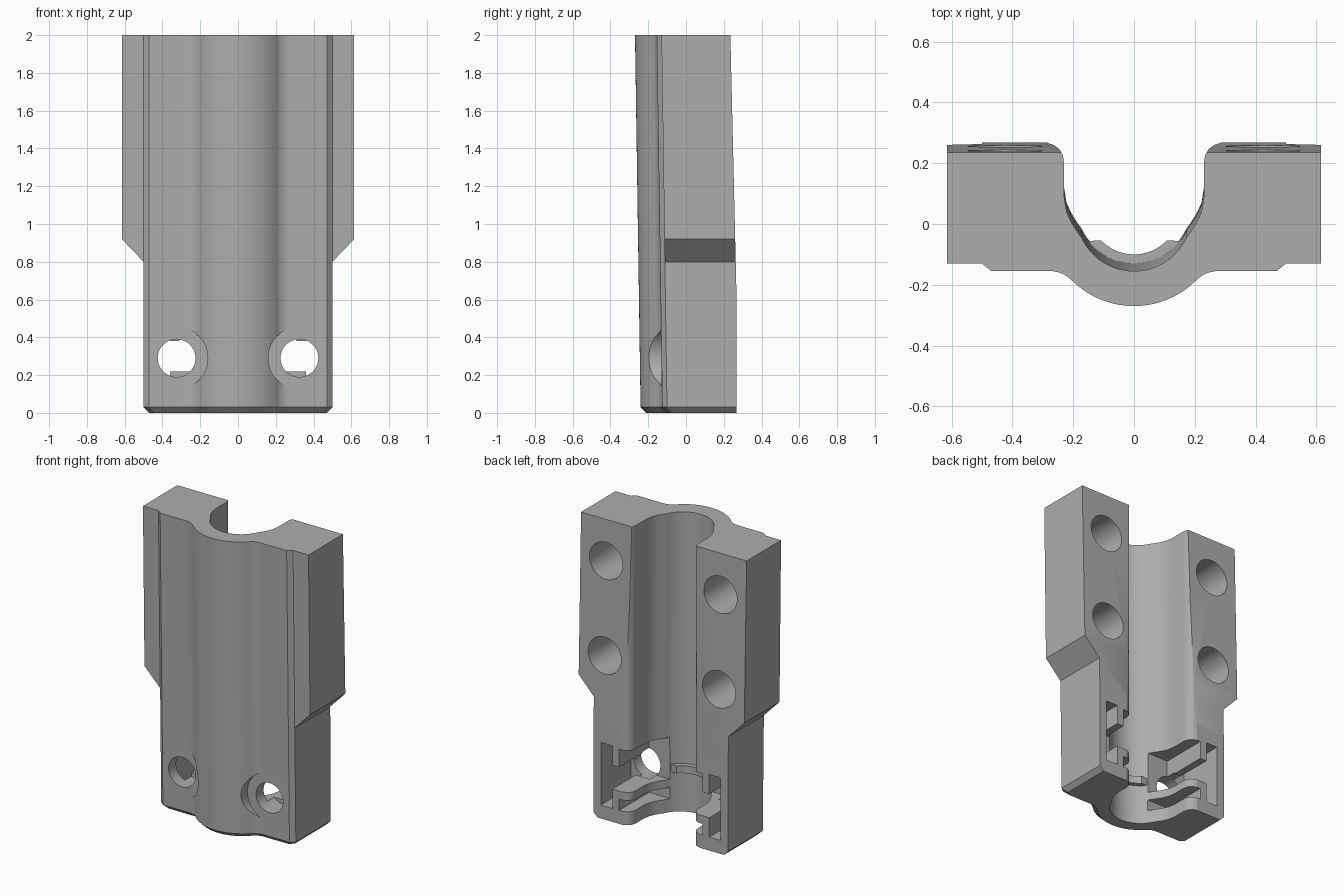
import bpy, bmesh
from math import sin, cos, radians, atan2
from mathutils import Matrix

if "Cube" in bpy.data.objects:
    bpy.data.objects.remove(bpy.data.objects["Cube"])

grey = bpy.data.materials.new("plain_grey")
grey.use_nodes = True
COLOUR = (0.42, 0.42, 0.42, 1)
grey.diffuse_color = COLOUR
bsdf = next(n for n in grey.node_tree.nodes if n.type == 'BSDF_PRINCIPLED')
bsdf.inputs["Base Color"].default_value = COLOUR
bsdf.inputs["Roughness"].default_value = 0.6

LEAN = 0.015  # forward lean of the front surfaces per unit of height


def finish(name, bm):
    bmesh.ops.remove_doubles(bm, verts=bm.verts, dist=1e-5)
    bmesh.ops.recalc_face_normals(bm, faces=bm.faces)
    mesh = bpy.data.meshes.new(name)
    bm.to_mesh(mesh)
    bm.free()
    mesh.materials.append(grey)
    obj = bpy.data.objects.new(name, mesh)
    bpy.context.collection.objects.link(obj)
    return obj


def loft(name, rings):
    """Skin a stack of rings (lists of xyz) and cap both ends."""
    bm = bmesh.new()
    rows = [[bm.verts.new(p) for p in ring] for ring in rings]
    n = len(rows[0])
    for a, b in zip(rows, rows[1:]):
        for i in range(n):
            j = (i + 1) % n
            if (a[i].co - a[j].co).length < 1e-5 and (b[i].co - b[j].co).length < 1e-5:
                continue
            bm.faces.new((a[i], a[j], b[j], b[i]))
    bm.faces.new(rows[0][::-1])
    bm.faces.new(rows[-1])
    return finish(name, bm)


def mirrored(half):
    return [(-x, y) for x, y in half[:0:-1]] + half


def arc(cx, cy, r, start, end, steps):
    """Points on a circle, angle measured from the -y direction."""
    angles = [start + (end - start) * i / steps for i in range(steps + 1)]
    return [(cx + r * sin(a), cy - r * cos(a)) for a in angles]


def box(name, x0, x1, y0, y1, z0, z1):
    square = [(x0, y0), (x1, y0), (x1, y1), (x0, y1)]
    return loft(name, [[(x, y, z) for x, y in square] for z in (z0, z1)])


def rod(name, x, z, r, y0, y1):
    """Cylinder along y."""
    bm = bmesh.new()
    place = Matrix.Translation((x, (y0 + y1) / 2, z)) @ Matrix.Rotation(radians(90), 4, 'X')
    bmesh.ops.create_cone(bm, cap_ends=True, segments=56, radius1=r, radius2=r,
                          depth=y1 - y0, matrix=place)
    return finish(name, bm)


def cut(target, cutter):
    mod = target.modifiers.new("cut", 'BOOLEAN')
    mod.operation = 'DIFFERENCE'
    mod.solver = 'EXACT'
    mod.object = cutter
    bpy.context.view_layer.objects.active = target
    bpy.ops.object.modifier_apply(modifier=mod.name)
    bpy.data.objects.remove(cutter)


def smooth(obj):
    bpy.ops.object.select_all(action='DESELECT')
    obj.select_set(True)
    bpy.context.view_layer.objects.active = obj
    bpy.ops.object.shade_smooth_by_angle(angle=radians(25))


# Front outline: round bulge, hollow fillet, flat cheek, small chamfer
BULGE, FILLET, CX, CY = 0.29, 0.10, 0.2765, -0.255
turn = atan2(CX, 0.02 - CY)
front = arc(0, 0.02, BULGE, 0, turn, 14)
front += [(CX - FILLET * sin(a), CY + FILLET * cos(a))
          for a in [turn * (1 - i / 8) for i in range(1, 9)]]
front += [(0.47, -0.155), (0.5, -0.13)]


def body_ring(z, width):
    back = min(0.268, 0.235 + 0.0235 * (2 - z))
    lean = LEAN * (2 - z)
    half = [(x, y + lean) for x, y in front + [(width, -0.13)]] + [(width, back)]
    if z == 0:  # bottom chamfer on front and sides
        half = [(x * 0.94, y + 0.03) for x, y in half[:-1]] + [(width * 0.94, back)]
    return [(x, y, z) for x, y in mirrored(half)]


# Main body, widening into side wings above the shoulder
body = loft("body", [body_ring(z, w) for z, w in (
    (0, 0.5), (0.03, 0.5), (0.6, 0.5), (0.8, 0.5), (0.92, 0.615), (2, 0.615))])

# Open channel down the back
floor = arc(0, 0.035, 0.19, 0, radians(65), 16)
floor += [(0.187, -0.025), (0.206, 0.005), (0.222, 0.04), (0.23, 0.09)]
lips = [(0.23, 0.2), (0.234, 0.226), (0.246, 0.247), (0.264, 0.26), (0.285, 0.267), (0.29, 0.4)]
cut(body, loft("channel_cutter", [
    [(x, y, z) for x, y in mirrored([(x, y + LEAN * (2 - z)) for x, y in floor] + lips)]
    for z in (-0.1, 2.1)]))

# Pockets and holes, the same on both sides
POCKET_FLOOR = -0.05
pockets = {  # x range, z range
    "outer_slot": (0.36, 0.445, 0.09, 0.51),
    "upper_pocket": (0.14, 0.31, 0.22, 0.5),
    "lower_pocket": (0.14, 0.31, 0.09, 0.165),
    "rib_gap": (0.3, 0.37, 0.22, 0.38),
}
for side in (-1, 1):
    for name, (x0, x1, z0, z1) in pockets.items():
        a, b = sorted((side * x0, side * x1))
        cut(body, box(name, a, b, POCKET_FLOOR, 0.5, z0, z1))
    cut(body, rod("screw_hole", side * 0.325, 0.29, 0.1, -0.5, 0.02))
    cut(body, rod("screw_seat", side * 0.325, 0.29, 0.165, -0.5, -0.129))
    for z in (1.095, 1.725):
        cut(body, rod("blind_hole", side * 0.425, z, 0.123, -0.06, 0.5))
smooth(body)

# Thin curved ledge across the channel floor
inner = arc(0, 0.05, 0.15, radians(-46), radians(46), 24)
outer = arc(0, 0.05, 0.195, radians(57), radians(-57), 24)
ledge = loft("channel_ledge", [[(x, y, z) for x, y in inner + outer] for z in (0.27, 0.32)])
smooth(ledge)
